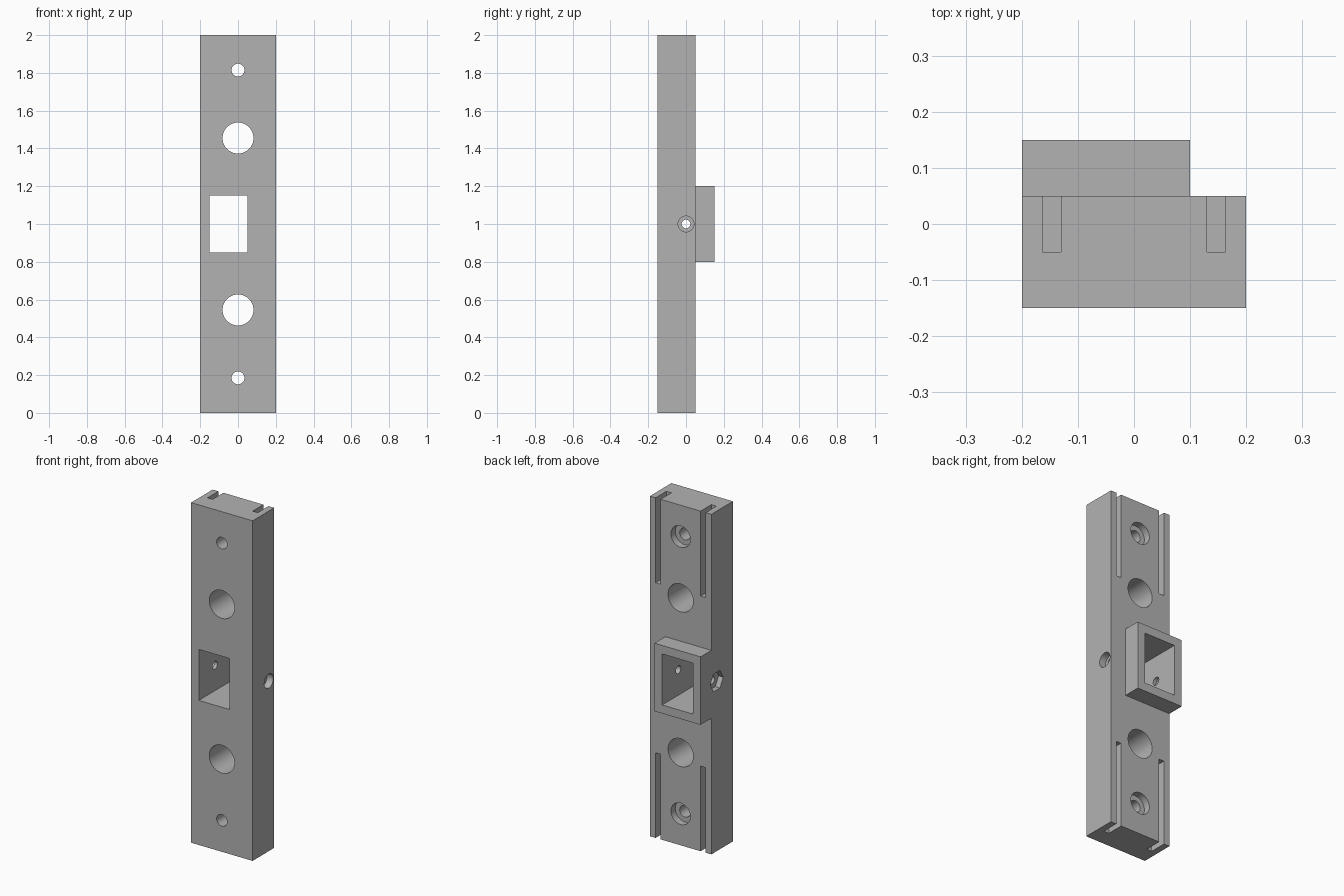
import bpy
import math

cube = bpy.data.objects.get("Cube")
if cube:
    bpy.data.objects.remove(cube, do_unlink=True)

grey = bpy.data.materials.new("plain_grey")
grey.use_nodes = True
COLOUR = (0.45, 0.45, 0.45, 1)
grey.diffuse_color = COLOUR
grey.node_tree.nodes["Principled BSDF"].inputs["Base Color"].default_value = COLOUR


def box(name, low, high):
    """Box between two opposite corners."""
    centre = [(a + b) / 2 for a, b in zip(low, high)]
    bpy.ops.mesh.primitive_cube_add(size=1, location=centre)
    obj = bpy.context.object
    obj.name = name
    obj.scale = [b - a for a, b in zip(low, high)]
    bpy.ops.object.transform_apply(location=True, rotation=True, scale=True)
    obj.data.materials.append(grey)
    return obj


def bore(name, axis, start, end, other, z, radius, sides=48):
    """Round or hexagonal prism along x or y."""
    mid = (start + end) / 2
    along_x = axis == "x"
    bpy.ops.mesh.primitive_cylinder_add(
        vertices=sides, radius=radius, depth=end - start,
        location=(mid, other, z) if along_x else (other, mid, z),
        rotation=(0, math.pi / 2, 0) if along_x else (math.pi / 2, 0, 0))
    obj = bpy.context.object
    obj.name = name
    bpy.ops.object.transform_apply(location=True, rotation=True, scale=True)
    obj.data.materials.append(grey)
    return obj


def combine(body, tool, operation):
    """Apply a boolean and discard the tool."""
    tool.hide_render = True
    bpy.ops.object.select_all(action="DESELECT")
    body.select_set(True)
    bpy.context.view_layer.objects.active = body
    mod = body.modifiers.new(tool.name, "BOOLEAN")
    mod.object, mod.operation, mod.solver = tool, operation, "EXACT"
    bpy.ops.object.modifier_apply(modifier=mod.name)
    bpy.data.objects.remove(tool, do_unlink=True)


# Long bar with the raised collar on its back
body = box("mounting_bar", (-0.2, -0.15, 0), (0.2, 0.05, 2))
combine(body, box("collar", (-0.2, -0.05, 0.8), (0.1, 0.15, 1.2)), "UNION")

# Rectangular opening through bar and collar
cutters = [box("window", (-0.15, -0.3, 0.85), (0.05, 0.3, 1.15))]

# Holes and slots repeated above and below the middle
for side in (-1, 1):
    cutters += [
        bore("large_hole", "y", -0.3, 0.3, 0, 1 + side * 0.455, 0.082, 64),
        bore("screw_hole", "y", -0.3, 0.3, 0, 1 + side * 0.815, 0.034),
        bore("screw_recess", "y", 0.01, 0.3, 0, 1 + side * 0.815, 0.063),
    ]
    z_low, z_high = (1.5, 2.1) if side > 0 else (-0.1, 0.5)
    for x in (-0.1465, 0.1465):
        cutters.append(box("slot", (x - 0.0165, -0.05, z_low), (x + 0.0165, 0.1, z_high)))

# Cross bolt: through hole, head recess and nut recess
cutters += [
    bore("bolt_hole", "x", -0.3, 0.3, 0, 1, 0.023),
    bore("head_recess", "x", 0.16, 0.3, 0, 1, 0.042),
    bore("nut_recess", "x", -0.3, -0.17, 0, 1, 0.06, 6),
]
# Turn the nut recess so two corners point along y
for cutter in cutters:
    combine(body, cutter, "DIFFERENCE")

bpy.ops.object.shade_smooth_by_angle(angle=math.radians(30))
